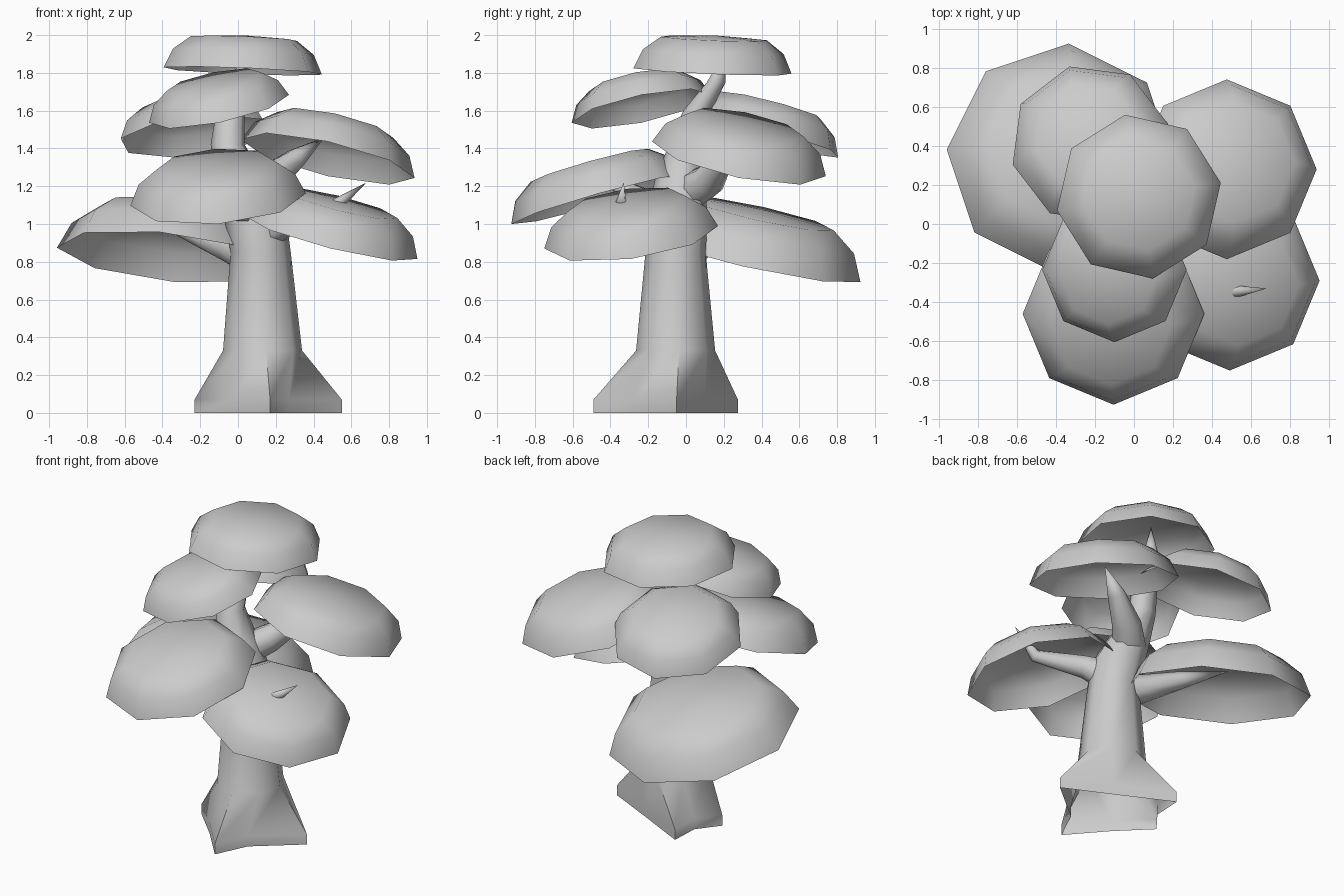
import bpy, bmesh
from math import cos, sin, radians, pi
from mathutils import Vector

if "Cube" in bpy.data.objects:
    bpy.data.objects.remove(bpy.data.objects["Cube"])


def loft(name, rings, tip, sharp=40):
    """Skin a list of equal-length point rings, closed to a tip."""
    bm = bmesh.new()
    rows = [[bm.verts.new(p) for p in ring] for ring in rings]
    n = len(rows[0])
    for a, b in zip(rows, rows[1:]):
        for i in range(n):
            j = (i + 1) % n
            bm.faces.new((a[i], a[j], b[j], b[i]))
    t = bm.verts.new(tip)
    for i in range(n):
        bm.faces.new((rows[-1][i], rows[-1][(i + 1) % n], t))
    me = bpy.data.meshes.new(name)
    bm.to_mesh(me)
    bm.free()
    ob = bpy.data.objects.new(name, me)
    bpy.context.collection.objects.link(ob)
    bpy.context.view_layer.objects.active = ob
    ob.select_set(True)
    bpy.ops.object.shade_smooth_by_angle(angle=radians(sharp))
    ob.select_set(False)


def canopy(name, centre, r, slope_x, slope_y, turn=0):
    """Open octagonal dome whose rim lies in a tilted plane."""
    c = Vector(centre)
    n = Vector((-slope_x, -slope_y, 1)).normalized()
    rings = []
    for k, h in ((1, 0), (0.89, 0.24), (0.67, 0.405)):
        ring = []
        for i in range(8):
            a = radians(turn) + i * pi / 4
            dx, dy = k * r * cos(a), k * r * sin(a)
            ring.append(c + Vector((dx, dy, slope_x * dx + slope_y * dy)) + n * h * r)
        rings.append(ring)
    loft(name, rings, c + n * 0.445 * r, 50)


def branch(name, path, sides=8):
    """Tapered limb; path holds (x, y, z, radius), last entry is the tip."""
    pts = [Vector(p[:3]) for p in path]
    rings = []
    for i in range(len(pts) - 1):
        d = pts[i + 1] - pts[max(i - 1, 0)]
        q = Vector((0, 0, 1)).rotation_difference(d)
        rings.append([pts[i] + q @ Vector((path[i][3] * cos(2 * pi * k / sides),
                                           path[i][3] * sin(2 * pi * k / sides), 0))
                      for k in range(sides)])
    loft(name, rings, pts[-1], 75)


# Foliage domes
canopy("canopy_top", (0.025, 0.14, 1.81), 0.425, -0.04, -0.04, 9.6)
canopy("canopy_front_upper", (-0.10, -0.235, 1.61), 0.37, 0.20, 0.20, 0)
canopy("canopy_back_upper", (-0.225, 0.41, 1.465), 0.41, 0.10, -0.26, 15)
canopy("canopy_right_upper", (0.475, 0.28, 1.345), 0.46, -0.22, -0.20, 0)
canopy("canopy_right_lower", (0.49, -0.29, 0.93), 0.46, -0.25, 0.13, 0)
canopy("canopy_front_lower", (-0.105, -0.46, 1.13), 0.465, 0.07, 0.28, 0)
canopy("canopy_left_lower", (-0.375, 0.34, 0.825), 0.585, -0.10, -0.22, -4)

# Trunk with four root flares: base ring alternates root tip and valley
base = [(0.17, -0.49), (0.27, -0.28), (0.55, -0.05), (0.24, 0.10),
        (-0.11, 0.275), (-0.12, 0.08), (-0.23, -0.06), (-0.03, -0.26)]
rings = [[Vector((x, y, z)) for x, y in base] for z in (0, 0.07)]
for x, y, z, r in ((0.13, -0.055, 0.33, 0.21), (0.12, -0.055, 0.85, 0.16),
                   (0.09, -0.05, 1.04, 0.165), (0.01, -0.03, 1.25, 0.13),
                   (-0.055, 0.0, 1.42, 0.09), (-0.04, 0.06, 1.60, 0.075),
                   (0.0, 0.16, 1.75, 0.05)):
    rings.append([Vector((x + r * cos(radians(a)), y + r * sin(radians(a)), z))
                  for a in range(-85, 275, 45)])
loft("trunk", rings, Vector((0.04, 0.21, 1.92)), 65)

# Branches reaching under the domes
branch("branch_right_lower", [(0.12, -0.06, 0.94, 0.11), (0.26, -0.16, 1.01, 0.075),
                              (0.50, -0.35, 1.085, 0.04), (0.68, -0.33, 1.22, 0)])
branch("branch_left_lower", [(0.10, -0.05, 0.83, 0.12), (-0.05, 0.06, 0.88, 0.085),
                             (-0.22, 0.19, 0.94, 0.055), (-0.45, 0.36, 1.01, 0)])
branch("branch_front_lower", [(0.08, -0.06, 1.03, 0.10), (0.0, -0.22, 1.12, 0.07),
                              (-0.06, -0.34, 1.19, 0.045), (-0.10, -0.47, 1.26, 0)])
branch("branch_right_upper", [(0.01, -0.03, 1.14, 0.11), (0.16, 0.12, 1.23, 0.09),
                              (0.31, 0.20, 1.35, 0.055), (0.46, 0.27, 1.46, 0)])
